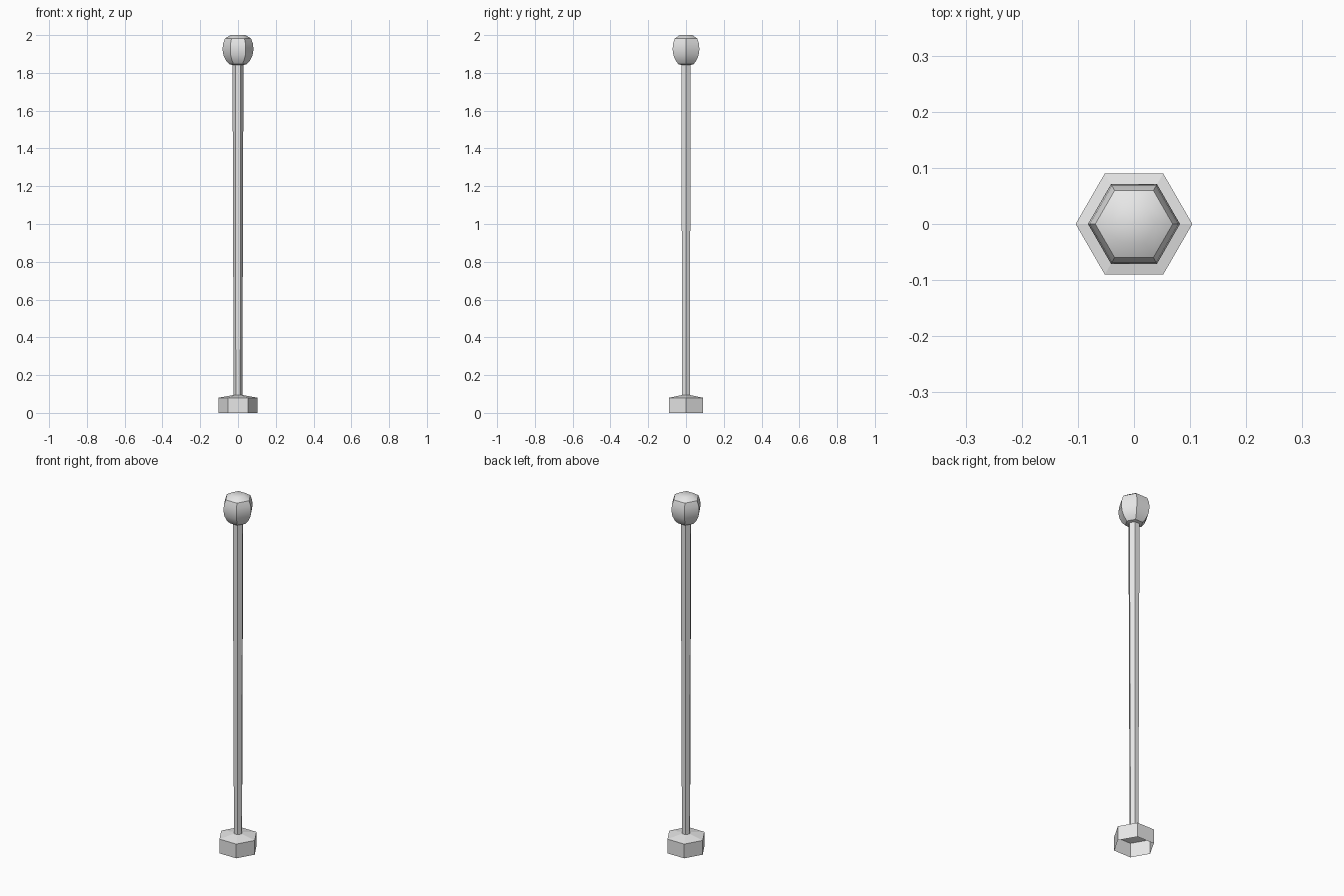
import bpy, bmesh, math

if "Cube" in bpy.data.objects:
    bpy.data.objects.remove(bpy.data.objects["Cube"])

grey = bpy.data.materials.new("light_grey")
grey.diffuse_color = (0.8, 0.8, 0.8, 1)
grey.use_nodes = True
grey.node_tree.nodes["Principled BSDF"].inputs["Base Color"].default_value = grey.diffuse_color


def hex_lathe(name, profile, cap_top=False, smooth=False):
    """Six-sided stack of rings from (radius, z) pairs, corners on the x axis."""
    bm = bmesh.new()
    rings = [[bm.verts.new((r * math.cos(i * math.pi / 3), r * math.sin(i * math.pi / 3), z))
              for i in range(6)] for r, z in profile]
    for low, high in zip(rings, rings[1:]):
        for i in range(6):
            j = (i + 1) % 6
            bm.faces.new((low[i], low[j], high[j], high[i]))
    if cap_top:
        bm.faces.new(rings[-1])
    mesh = bpy.data.meshes.new(name)
    bm.to_mesh(mesh)
    bm.free()
    mesh.materials.append(grey)
    obj = bpy.data.objects.new(name, mesh)
    bpy.context.collection.objects.link(obj)
    if smooth:
        bpy.ops.object.select_all(action='DESELECT')
        obj.select_set(True)
        bpy.context.view_layer.objects.active = obj
        bpy.ops.object.shade_smooth_by_angle(angle=math.radians(35))
    return obj


# Hollow foot, open underneath, with a shallow sloping top
hex_lathe("base", [(0.104, 0), (0.104, 0.08), (0.023, 0.095)])

# Slender pole, slightly wider towards the top
hex_lathe("pole", [(0.023, 0.095), (0.029, 1.842)])

# Rounded knob with a bevelled flat top
hex_lathe("knob", [(0.029, 1.842), (0.046, 1.846), (0.064, 1.866), (0.077, 1.893),
                   (0.082, 1.925), (0.079, 1.955), (0.069, 1.982), (0.039, 2.0)],
          cap_top=True, smooth=True)
